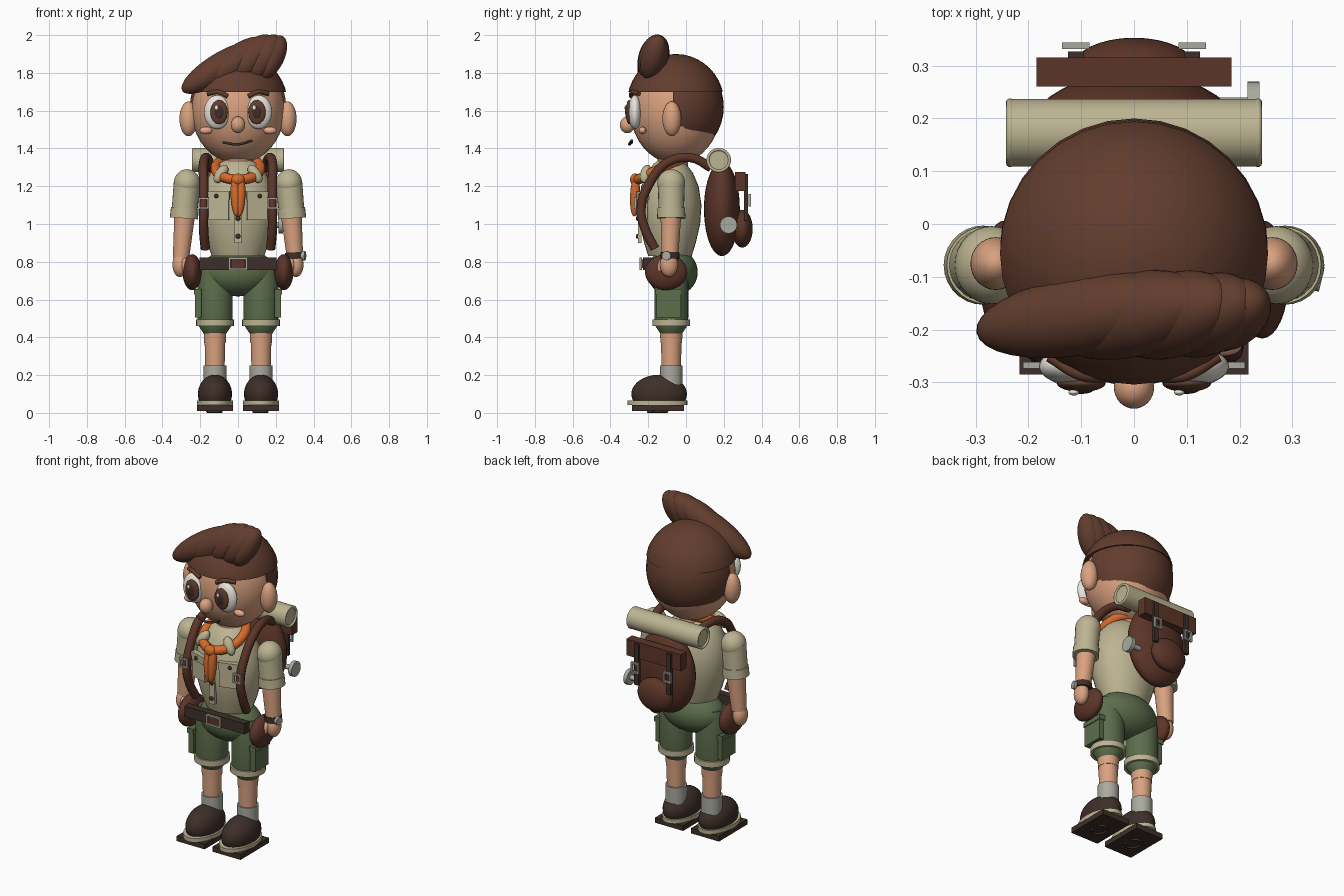
import bpy, bmesh
from math import pi, sin, cos, sqrt, radians
from mathutils import Vector, Matrix

old = bpy.data.objects.get("Cube")
if old:
    bpy.data.objects.remove(old)


def material(name, rgb):
    lin = [((c / 255 + 0.055) / 1.055) ** 2.4 for c in rgb] + [1]
    m = bpy.data.materials.new(name)
    m.use_nodes = True
    m.diffuse_color = lin
    m.node_tree.nodes["Principled BSDF"].inputs["Base Color"].default_value = lin
    return m


HAIR = material("hair brown", (98, 61, 46))
LEATHER = material("leather brown", (92, 53, 40))
SKIN = material("skin", (218, 162, 128))
CHEEK = material("cheek pink", (232, 170, 142))
KHAKI = material("khaki", (188, 180, 146))
GREEN = material("shorts green", (92, 109, 75))
ORANGE = material("scarf orange", (214, 106, 42))
DARK = material("dark brown", (62, 47, 41))
WHITE = material("eye white", (232, 229, 220))
GREY = material("metal grey", (170, 170, 160))


def finish(name, bm, mat, angle=40):
    bmesh.ops.recalc_face_normals(bm, faces=bm.faces)
    me = bpy.data.meshes.new(name)
    bm.to_mesh(me)
    bm.free()
    me.materials.append(mat)
    me.shade_smooth()
    me.set_sharp_from_angle(angle=radians(angle))
    ob = bpy.data.objects.new(name, me)
    bpy.context.collection.objects.link(ob)
    return ob


def ball(name, loc, rad, mat, rot=None, cuts=()):
    """Ellipsoid; each cut is (point, normal) and keeps the normal's side."""
    bm = bmesh.new()
    m = Matrix.Translation(loc) @ (rot or Matrix()) @ Matrix.Diagonal((*rad, 1))
    bmesh.ops.create_uvsphere(bm, u_segments=32, v_segments=20, radius=1, matrix=m)
    for p, n in cuts:
        geom = bm.verts[:] + bm.edges[:] + bm.faces[:]
        cut = bmesh.ops.bisect_plane(bm, geom=geom, plane_co=p, plane_no=n, clear_inner=True)
        edges = [e for e in cut["geom_cut"] if isinstance(e, bmesh.types.BMEdge)]
        bmesh.ops.contextual_create(bm, geom=edges)
    return finish(name, bm, mat)


def lobe(name, a, b, r, mat):
    a, b = Vector(a), Vector(b)
    rot = (b - a).to_track_quat('X', 'Z').to_matrix().to_4x4()
    return ball(name, (a + b) / 2, ((b - a).length / 2, r, r), mat, rot)


def rod(name, a, b, r1, r2, mat, squash=1):
    a, b = Vector(a), Vector(b)
    rot = (b - a).to_track_quat('Z', 'Y').to_matrix().to_4x4()
    m = Matrix.Translation((a + b) / 2) @ rot @ Matrix.Diagonal((1, squash, 1, 1))
    bm = bmesh.new()
    bmesh.ops.create_cone(bm, cap_ends=True, segments=28, radius1=r1, radius2=r2,
                          depth=(b - a).length, matrix=m)
    return finish(name, bm, mat)


def box(name, loc, size, mat, turn=0):
    bm = bmesh.new()
    m = Matrix.Translation(loc) @ Matrix.Rotation(turn, 4, 'Z') @ Matrix.Diagonal((*size, 1))
    bmesh.ops.create_cube(bm, size=1, matrix=m)
    return finish(name, bm, mat)


def tube(name, pts, r, mat, cyclic=False):
    cu = bpy.data.curves.new(name, 'CURVE')
    cu.dimensions, cu.bevel_depth, cu.bevel_resolution = '3D', r, 3
    cu.use_fill_caps, cu.resolution_u = True, 6
    sp = cu.splines.new('BEZIER')
    sp.bezier_points.add(len(pts) - 1)
    for bp, p in zip(sp.bezier_points, pts):
        bp.co = p
        bp.handle_left_type = bp.handle_right_type = 'AUTO'
    sp.use_cyclic_u = cyclic
    temp = bpy.data.objects.new(name + " path", cu)
    bpy.context.collection.objects.link(temp)
    bm = bmesh.new()
    me = temp.evaluated_get(bpy.context.evaluated_depsgraph_get()).to_mesh()
    bm.from_mesh(me)
    bpy.data.objects.remove(temp)
    return finish(name, bm, mat, 60)


def lathe(name, profile, x, y, sx, mat):
    bm = bmesh.new()
    n, rings = 32, []
    for z, r in profile:
        rings.append([bm.verts.new((x + r * sx * cos(2 * pi * i / n), y + r * sin(2 * pi * i / n), z))
                      for i in range(n)])
    for a, b in zip(rings, rings[1:]):
        for i in range(n):
            bm.faces.new((a[i], a[(i + 1) % n], b[(i + 1) % n], b[i]))
    bm.faces.new(rings[0])
    bm.faces.new(rings[-1])
    return finish(name, bm, mat)


def buckle(name, x, y, z, w, h):
    for s in (-1, 1):
        box(name + "_side", (x + s * w / 2, y, z), (0.01, 0.012, h), GREY)
        box(name + "_bar", (x, y, z + s * h / 2), (w + 0.01, 0.012, 0.01), GREY)


# Head, hair and face
HY = -0.055
ball("head", (0, HY, 1.605), (0.247, 0.24, 0.285), SKIN)
ball("hair_cap", (0, HY, 1.64), (0.262, 0.257, 0.26), HAIR, cuts=[((0, 0, 1.7), (0, 0, 1))])
ball("back_hair", (0, HY, 1.62), (0.255, 0.255, 0.27), HAIR,
     cuts=[((0, -0.07, 1.6), (0, 1, 0)), ((0, -0.07, 1.48), (0, 0.12, 0.13)),
           ((0, 0, 1.71), (0, 0, -1))])
for x0, z0, x1, z1, r in [(-0.295, 1.705, 0.1, 1.95, 0.076), (-0.15, 1.75, 0.14, 1.975, 0.08),
                          (-0.03, 1.77, 0.18, 1.99, 0.08), (0.06, 1.77, 0.215, 1.995, 0.076),
                          (0.125, 1.77, 0.235, 1.995, 0.064)]:
    lobe("quiff_lobe", (x0, -0.205, z0), (x1, -0.14, z1), r, HAIR)
ball("nose", (0, -0.31, 1.525), (0.038, 0.04, 0.044), SKIN)
tube("mouth", [(-0.08, -0.287, 1.432), (0, -0.3, 1.422), (0.075, -0.287, 1.442)], 0.007, DARK)
rod("neck", (0, -0.07, 1.28), (0, -0.07, 1.36), 0.08, 0.08, SKIN)
for s in (-1, 1):
    ball("ear", (s * 0.262, -0.075, 1.557), (0.048, 0.05, 0.092), SKIN)
    ball("eye", (s * 0.11, -0.27, 1.592), (0.07, 0.036, 0.09), WHITE)
    ball("iris", (s * 0.1, -0.302, 1.592), (0.046, 0.016, 0.064), HAIR)
    ball("pupil", (s * 0.1, -0.311, 1.592), (0.026, 0.011, 0.038), DARK)
    ball("eye_glint", (s * 0.1 - 0.014, -0.319, 1.615), (0.01, 0.006, 0.013), WHITE)
    ball("cheek", (s * 0.17, -0.23, 1.495), (0.034, 0.02, 0.02), CHEEK)
    tube("eyebrow", [(s * 0.055, -0.29, 1.676), (s * 0.1, -0.285, 1.698), (s * 0.16, -0.25, 1.69)],
         0.012, HAIR)

# Shirt and scarf
TY = -0.085
lathe("shirt", [(0.83, 0.115), (0.9, 0.137), (1.0, 0.16), (1.1, 0.167), (1.2, 0.152),
                (1.27, 0.122), (1.32, 0.085), (1.35, 0.04)], 0, TY, 1.2, KHAKI)
box("placket", (0, -0.245, 1.03), (0.035, 0.02, 0.26), KHAKI)
for z, y in ((1.03, -0.257), (0.935, -0.257)):
    ball("button", (0, y, z), (0.013, 0.008, 0.013), DARK)
around = [(0.118 * sin(a), -0.13 - 0.125 * cos(a), 1.295 - 0.06 * cos(a))
          for a in [2 * pi * i / 12 for i in range(12)]]
tube("scarf", around, 0.027, ORANGE, True)
ball("scarf_knot", (0, -0.268, 1.235), (0.036, 0.028, 0.032), ORANGE)
for s in (-1, 1):
    lobe("scarf_tail", (s * 0.018, -0.265, 1.26), (s * 0.008, -0.275, 1.04), 0.026, ORANGE)
    lobe("collar", (s * 0.06, -0.2, 1.31), (s * 0.12, -0.225, 1.22), 0.03, KHAKI)
    box("shirt_pocket", (s * 0.1, -0.229, 1.09), (0.11, 0.02, 0.14), KHAKI, s * 0.3)
    box("pocket_flap", (s * 0.1, -0.229, 1.15), (0.118, 0.034, 0.045), KHAKI, s * 0.3)
    ball("pocket_button", (s * 0.115, -0.244, 1.148), (0.011, 0.008, 0.011), DARK)

    # Arms
    ball("shoulder", (s * 0.27, -0.078, 1.215), (0.07, 0.074, 0.075), KHAKI)
    rod("sleeve", (s * 0.27, -0.078, 1.22), (s * 0.284, -0.078, 1.06), 0.07, 0.068, KHAKI)
    rod("sleeve_cuff", (s * 0.282, -0.078, 1.085), (s * 0.286, -0.078, 1.03), 0.073, 0.075, KHAKI)
    rod("forearm", (s * 0.282, -0.08, 1.05), (s * 0.302, -0.085, 0.82), 0.055, 0.043, SKIN)
    ball("hand", (s * 0.307, -0.09, 0.785), (0.04, 0.047, 0.066), SKIN)
    lobe("thumb", (s * 0.285, -0.12, 0.82), (s * 0.27, -0.145, 0.735), 0.02, SKIN)

    # Pack straps
    x = s * 0.182
    tube("pack_strap", [(x * 0.8, 0.13, 1.3), (x * 0.9, 0.03, 1.35), (x, -0.1, 1.325), (x, -0.19, 1.22),
                        (x, -0.238, 1.08), (x, -0.215, 0.97), (x * 0.95, -0.165, 0.87)], 0.025, LEATHER)
    buckle("strap_buckle", x, -0.268, 1.11, 0.046, 0.05)

    # Shorts, belt pouches and legs
    lx, ly = s * 0.122, -0.078
    lathe("shorts_leg", [(0.42, 0.058), (0.46, 0.084), (0.5, 0.09), (0.7, 0.09), (0.79, 0.075)],
          lx, ly, 1.03, GREEN)
    rod("shorts_hem", (lx, ly, 0.46), (lx, ly, 0.495), 0.1, 0.1, KHAKI)
    box("cargo_pocket", (s * 0.21, -0.092, 0.58), (0.035, 0.13, 0.15), GREEN)
    box("cargo_flap", (s * 0.212, -0.092, 0.642), (0.04, 0.14, 0.03), GREEN)
    ball("belt_pouch", (s * 0.243, -0.105, 0.745), (0.05, 0.112, 0.095), LEATHER)
    rod("shin", (lx, ly, 0.2), (lx, ly, 0.43), 0.05, 0.056, SKIN)
    rod("knee", (lx, ly, 0.37), (lx, ly, 0.43), 0.057, 0.06, SKIN)
    rod("sock", (lx, ly, 0.14), (lx, ly, 0.252), 0.06, 0.06, GREY)

    # Shoes
    ball("shoe", (lx, -0.142, 0.1), (0.09, 0.147, 0.102), DARK, cuts=[((0, 0, 0.055), (0, 0, 1))])
    rod("shoe_welt", (lx, -0.15, 0.042), (lx, -0.15, 0.066), 0.096, 0.096, KHAKI, 1.65)
    box("shoe_sole", (lx, -0.148, 0.027), (0.19, 0.275, 0.032), DARK)
    tube("sole_tread", [(lx + 0.04 * cos(a), -0.15 + 0.05 * sin(a), 0.0065)
                        for a in [0.5 + i * 0.75 for i in range(8)]], 0.0065, DARK)

# Hips, belt and watch
ball("shorts_seat", (0, -0.072, 0.745), (0.198, 0.134, 0.128), GREEN)
box("belt", (0, -0.205, 0.79), (0.41, 0.045, 0.066), DARK)
box("belt_buckle_plate", (0, -0.228, 0.79), (0.075, 0.016, 0.045), LEATHER)
buckle("belt_buckle", 0, -0.24, 0.79, 0.09, 0.055)
rod("watch_band", (0.3, -0.085, 0.815), (0.298, -0.085, 0.85), 0.05, 0.05, DARK)
rod("watch_face", (0.335, -0.1, 0.832), (0.356, -0.105, 0.832), 0.024, 0.024, GREY)

# Backpack
ball("pack_body", (0, 0.19, 1.08), (0.19, 0.095, 0.25), LEATHER)
box("pack_flap", (0, 0.288, 1.225), (0.37, 0.055, 0.1), LEATHER)
ball("pack_pocket", (0, 0.298, 0.975), (0.115, 0.055, 0.1), LEATHER)
for s in (-1, 1):
    box("closing_strap", (s * 0.11, 0.317, 1.14), (0.03, 0.02, 0.25), DARK)
    buckle("closing_buckle", s * 0.11, 0.338, 1.125, 0.042, 0.055)
rod("canteen", (0.215, 0.225, 0.995), (0.238, 0.225, 0.995), 0.045, 0.045, GREY)
rod("canteen_cord", (0.14, 0.225, 0.995), (0.22, 0.225, 0.995), 0.015, 0.015, GREY)

# Bedroll
rod("bedroll", (-0.234, 0.173, 1.338), (0.234, 0.173, 1.338), 0.064, 0.064, KHAKI)
for s in (-1, 1):
    tube("bedroll_rim", [(s * 0.235, 0.173 + 0.057 * cos(i * pi / 6), 1.338 + 0.057 * sin(i * pi / 6))
                         for i in range(12)], 0.008, KHAKI, True)
